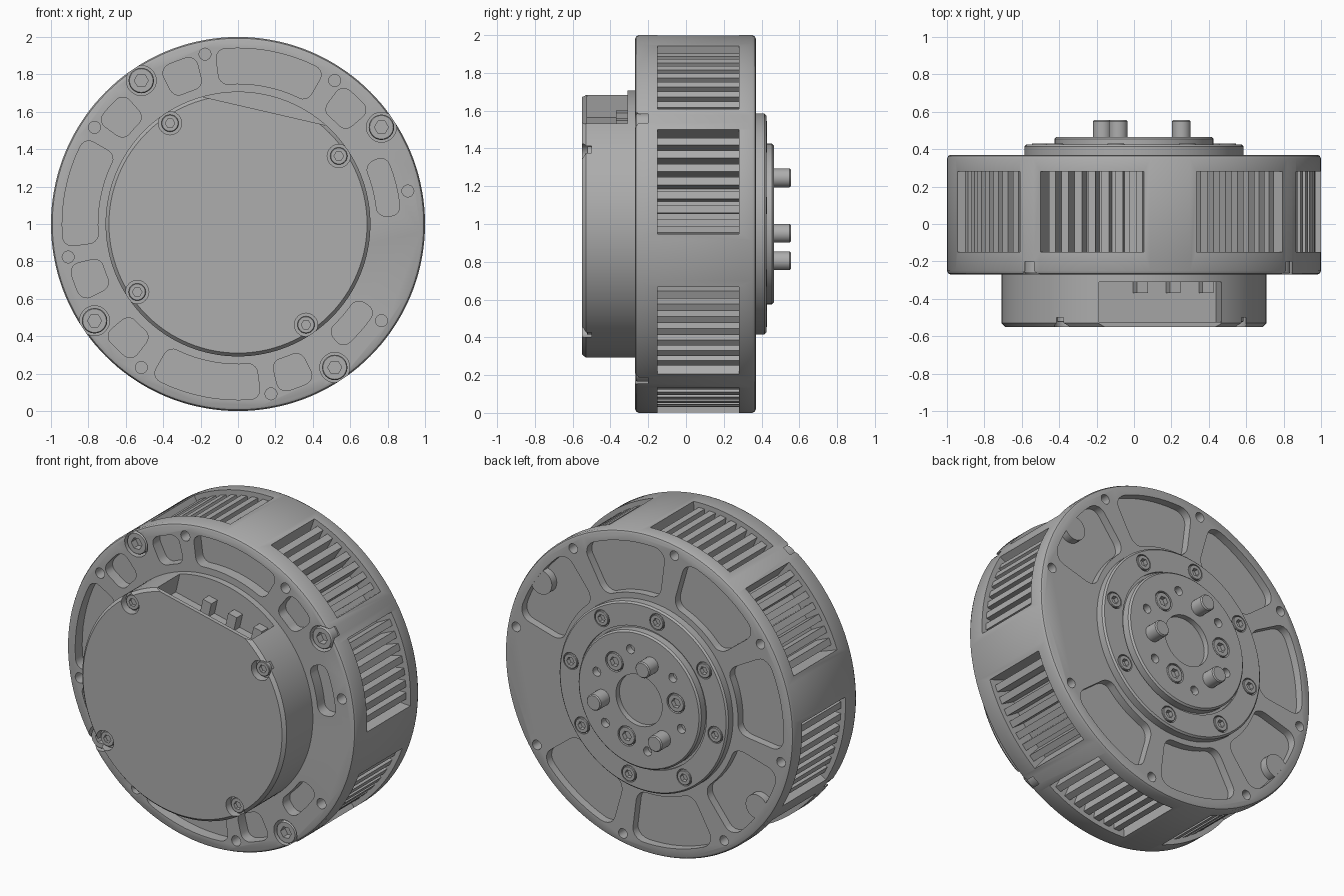
import bpy, bmesh
from math import cos, sin, radians, pi
from mathutils import Vector

old = bpy.data.objects.get("Cube")
if old:
    bpy.data.objects.remove(old, do_unlink=True)

grey = bpy.data.materials.new("machined_grey")
grey.use_nodes = True
COLOUR = (0.42, 0.42, 0.42, 1)
grey.diffuse_color = COLOUR
grey.node_tree.nodes["Principled BSDF"].inputs["Base Color"].default_value = COLOUR


def polar(angle, r, y=0.0):
    a = radians(angle)
    return Vector((r * cos(a), y, 1 + r * sin(a)))


def prism(bm, points, offset):
    """Closed solid swept from a polygon along an offset."""
    low = [bm.verts.new(p) for p in points]
    high = [bm.verts.new(p + Vector(offset)) for p in points]
    n = len(points)
    for i in range(n):
        j = (i + 1) % n
        bm.faces.new((low[i], low[j], high[j], high[i]))
    bm.faces.new(low)
    bm.faces.new(high)


def loft(bm, centre, rings, n=24, hexagon=()):
    """Turned solid along y; rings listed in hexagon become six-sided."""
    loops = []
    for k, (r, y) in enumerate(rings):
        loop = []
        for i in range(n):
            a = 2 * pi * i / n
            s = r * cos(pi / 6) / cos(a % (pi / 3) - pi / 6) if k in hexagon else r
            loop.append(bm.verts.new((centre.x + s * cos(a), y, centre.z + s * sin(a))))
        loops.append(loop)
    for a, b in zip(loops, loops[1:]):
        for i in range(n):
            j = (i + 1) % n
            bm.faces.new((a[i], a[j], b[j], b[i]))
    bm.faces.new(loops[0])
    bm.faces.new(loops[-1])


def pocket(bm, mid, half, r0, r1, y0, y1, corner=0.05):
    """Rounded ring-sector cutter."""
    rm, hh = (r0 + r1) / 2, (r1 - r0) / 2
    hw = radians(half) * rm
    pts = []
    for q, (sx, sy) in enumerate(((1, 1), (-1, 1), (-1, -1), (1, -1))):
        for i in range(6):
            a = radians(90 * q + 18 * i)
            pts.append((sx * (hw - corner) + corner * cos(a), sy * (hh - corner) + corner * sin(a)))
        if q in (0, 2):
            for i in range(1, 8):
                pts.append(((hw - corner) * sx * (1 - i / 4), sy * hh))
    prism(bm, [polar(mid + x / rm * 180 / pi, rm + y, y0) for x, y in pts], (0, y1 - y0, 0))


def finish(name, bm):
    bmesh.ops.recalc_face_normals(bm, faces=bm.faces)
    mesh = bpy.data.meshes.new(name)
    bm.to_mesh(mesh)
    bm.free()
    mesh.materials.append(grey)
    obj = bpy.data.objects.new(name, mesh)
    bpy.context.collection.objects.link(obj)
    shade(mesh)
    return obj


def shade(mesh):
    mesh.polygons.foreach_set("use_smooth", [True] * len(mesh.polygons))
    mesh.set_sharp_from_angle(angle=radians(30))


def carve(obj, cutter_bm):
    cutter = finish("cutter", cutter_bm)
    mod = obj.modifiers.new("carve", "BOOLEAN")
    mod.operation, mod.solver, mod.object = "DIFFERENCE", "EXACT", cutter
    graph = bpy.context.evaluated_depsgraph_get()
    mesh = bpy.data.meshes.new_from_object(obj.evaluated_get(graph))
    obj.modifiers.clear()
    obj.data = mesh
    bpy.data.objects.remove(cutter, do_unlink=True)
    shade(mesh)


def screws(name, spots, r, base, top):
    """Cap screws with a hex socket in the head."""
    bm = bmesh.new()
    d = top - base
    for spot in spots:
        loft(bm, spot, [(r, base), (r, top - 0.1 * d), (0.93 * r, top), (0.55 * r, top),
                        (0.55 * r, top - 0.6 * d)], 24, (3, 4))
    return finish(name, bm)


quarter = [34 + 90 * k for k in range(4)]
eighth = [11 + 45 * k for k in range(8)]
AXIS = Vector((0, 0, 1))

# Main housing drum
bm = bmesh.new()
loft(bm, AXIS, [(0.98, -0.27), (0.993, -0.264), (1, -0.25), (1, 0.35), (0.993, 0.364), (0.98, 0.37)], 144)
housing = finish("housing", bm)

cut = bmesh.new()
# Finned side windows, two per quarter
for q in quarter:
    for mid in (q - 20.5, q + 20):
        start, fins = mid - 16.5, 7
        step = 33 / (fins + 0.45)
        inner = []
        for i in range(fins + 1):
            a = start + i * step
            inner += [(a, 0.87), (a + step * 0.45, 0.87)]
            if i < fins:
                inner += [(a + step * 0.451, 0.97), (a + step * 0.999, 0.97)]
        outer = [(start + 33 * (1 - i / 8), 1.1) for i in range(9)]
        prism(cut, [polar(a, r, -0.15) for a, r in inner + outer], (0, 0.43, 0))
# Front pockets: long, short and inner-edge ones
for mid in (79, 169, 259):
    pocket(cut, mid, 18.5, 0.75, 0.94, -0.4, -0.2)
for mid in (47, 110.5, 137.5, 200, 226, 290):
    pocket(cut, mid, 6.3, 0.755, 0.93, -0.4, -0.2)
for mid, half in ((14, 11), (319, 9)):
    pocket(cut, mid, half, 0.745, 0.87, -0.4, -0.2)
# Back pockets, one bay left solid
for k in range(7):
    pocket(cut, 34 + 45 * k, 18.2, 0.62, 0.935, 0.32, 0.5, 0.07)
# Screw seats and rim holes on both faces
for a in quarter:
    loft(cut, polar(a, 0.925), [(0.08, -0.4), (0.08, -0.2)])
for a in eighth:
    loft(cut, polar(a, 0.925), [(0.032, -0.4), (0.032, -0.19)], 16)
    loft(cut, polar(a, 0.935), [(0.03, 0.3), (0.03, 0.5)], 16)
carve(housing, cut)
screws("rim_screws", [polar(a, 0.925) for a in quarter], 0.068, -0.19, -0.265)

# Lobes inside two of the back pockets
bm = bmesh.new()
for a in (34, 214):
    loft(bm, polar(a, 0.9), [(0.075, 0.31), (0.075, 0.369)])
finish("back_lobes", bm)

# Front electronics cover with a slot along its upper chord
bm = bmesh.new()
loft(bm, AXIS, [(0.708, -0.26), (0.708, -0.53), (0.69, -0.55)], 128)
cover = finish("front_cover", bm)
cut = bmesh.new()
for a in quarter:
    loft(cut, polar(a, 0.65), [(0.062, -0.6), (0.062, -0.5)])
up = polar(77, 1) - AXIS
along = Vector((up.z, 0, -up.x))
section = [(0.62, -0.6), (0.62, -0.525), (0.5, -0.525), (0.5, -0.31), (0.8, -0.31), (0.8, -0.6)]
prism(cut, [AXIS + up * d - along * 0.335 + Vector((0, y, 0)) for d, y in section], along * 0.67)
carve(cover, cut)
screws("cover_screws", [polar(a, 0.65) for a in quarter], 0.046, -0.49, -0.525)

# Connector blocks in the slot
bm = bmesh.new()
for s in (-0.12, 0.06, 0.24):
    base = AXIS + along * s + up * 0.49
    w = along * 0.06
    prism(bm, [base + Vector((0, y, 0)) + w * k for y, k in ((-0.37, 0), (-0.37, 1), (-0.3, 1), (-0.3, 0))],
          up * 0.1)
finish("connectors", bm)

# Back output hub in two steps
bm = bmesh.new()
loft(bm, AXIS, [(0.585, 0.36), (0.585, 0.415), (0.575, 0.425), (0.44, 0.425), (0.44, 0.41),
                (0.425, 0.41), (0.425, 0.455), (0.415, 0.465)], 96)
hub = finish("output_hub", bm)
cut = bmesh.new()
loft(cut, AXIS, [(0.16, 0.43), (0.16, 0.6)], 48)
for a in eighth:
    loft(cut, polar(a, 0.51), [(0.052, 0.395), (0.052, 0.6)])
for a in (49, 169, 289):
    loft(cut, polar(a, 0.26), [(0.062, 0.43), (0.062, 0.6)])
for k in range(6):
    loft(cut, polar(79 + 60 * k, 0.31), [(0.028, 0.42), (0.028, 0.6)], 16)
carve(hub, cut)
screws("hub_screws", [polar(a, 0.51) for a in eighth], 0.046, 0.385, 0.43)
screws("output_screws", [polar(a, 0.26) for a in (49, 169, 289)], 0.056, 0.42, 0.465)

# Drive pins
bm = bmesh.new()
for a in (109, 229, 349):
    loft(bm, polar(a, 0.258), [(0.05, 0.44), (0.05, 0.548), (0.044, 0.555)])
finish("drive_pins", bm)
